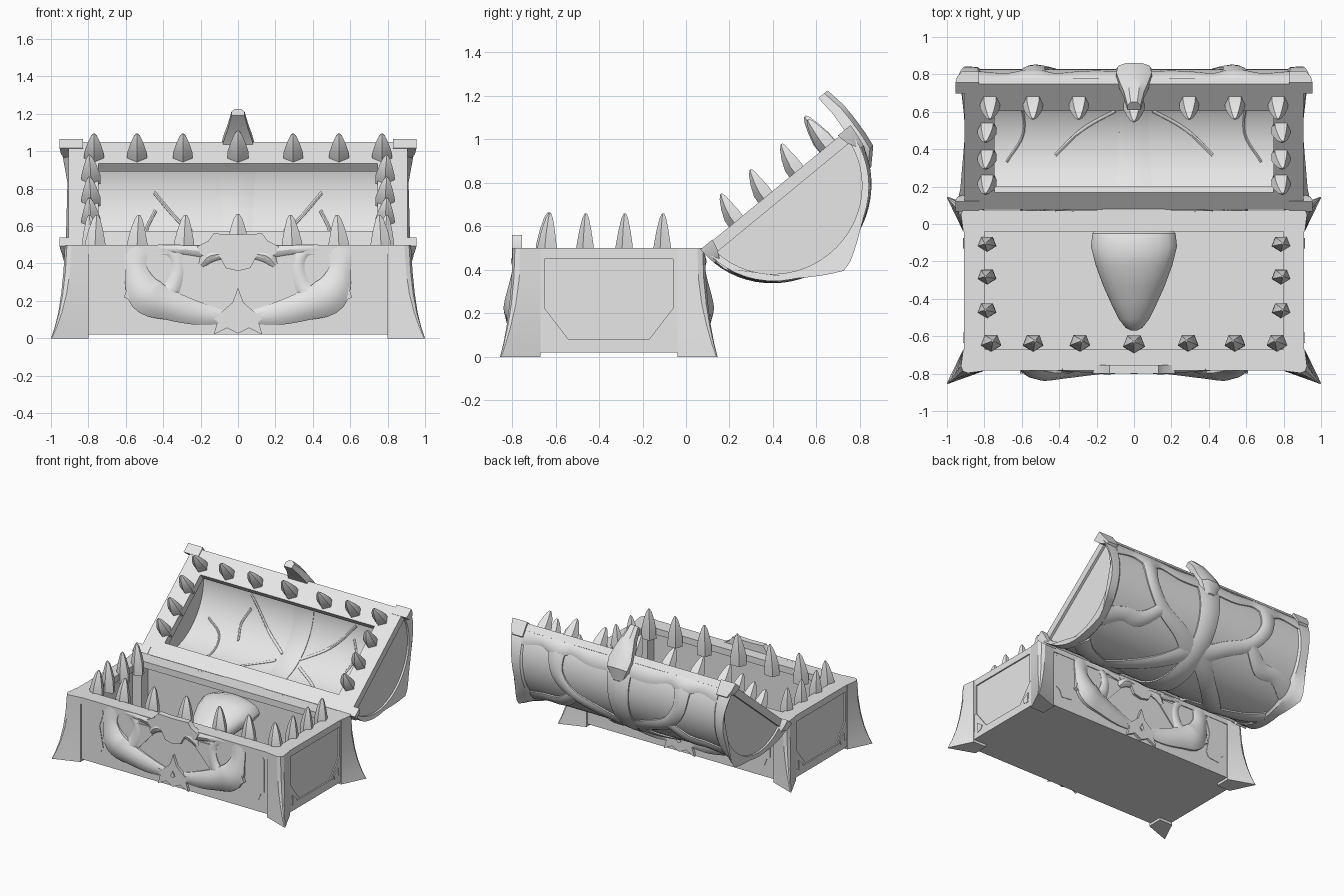
import bpy, bmesh, math
from mathutils import Matrix, Vector

grey = bpy.data.materials.new("plain_grey")
grey.diffuse_color = (0.8, 0.8, 0.8, 1)

# Lid space: x across, y along the rim from the hinge, dome towards -z
LID = Matrix.Translation((0, 0.08, 0.495)) @ Matrix.Rotation(math.radians(39.5), 4, 'X')
MID_Y = -0.355      # mirror plane between front and back of the base


def part(name, solids, mx=False, my=False, lid=False):
    """Loft each solid (a list of matching rings) and mirror on request."""
    if mx:
        solids = solids + [[[(-x, y, z) for x, y, z in r] for r in s] for s in solids]
    if my:
        solids = solids + [[[(x, 2 * MID_Y - y, z) for x, y, z in r] for r in s] for s in solids]
    bm = bmesh.new()
    for s in solids:
        rings = [[bm.verts.new(p) for p in r] for r in s]
        n = len(rings[0])
        for a, b in zip(rings, rings[1:]):
            for i in range(n):
                bm.faces.new((a[i], a[(i + 1) % n], b[(i + 1) % n], b[i]))
        bm.faces.new(rings[0])
        bm.faces.new(rings[-1])
    if lid:
        bm.transform(LID)
    bmesh.ops.recalc_face_normals(bm, faces=bm.faces[:])
    me = bpy.data.meshes.new(name)
    bm.to_mesh(me)
    bm.free()
    me.materials.append(grey)
    ob = bpy.data.objects.new(name, me)
    bpy.context.collection.objects.link(ob)
    return ob


def box(x0, x1, y0, y1, z0, z1):
    return [[(x0, y0, z), (x1, y0, z), (x1, y1, z), (x0, y1, z)] for z in (z0, z1)]


def plate_y(pts, y0, y1):
    return [[(x, y, z) for x, z in pts] for y in (y0, y1)]


def plate_x(pts, x0, x1):
    return [[(x, y, z) for y, z in pts] for x in (x0, x1)]


def both(pts):
    """Complete a right half outline with its mirrored left half."""
    return pts + [(-x, z) for x, z in reversed(pts) if x > 0]


def ribbon(path, fmap, sub=5):
    """Rounded strip along path points (a, b, half width, bulge) on a surface."""
    P = [Vector(p) for p in path]
    P = [2 * P[0] - P[1]] + P + [2 * P[-1] - P[-2]]
    S = []
    for i in range(1, len(P) - 2):
        p0, p1, p2, p3 = P[i - 1:i + 3]
        for k in range(sub + (i == len(P) - 3)):
            t = k / sub
            S.append(0.5 * (2 * p1 + (p2 - p0) * t + (2 * p0 - 5 * p1 + 4 * p2 - p3) * t * t
                            + (3 * p1 - p0 - 3 * p2 + p3) * t ** 3))
    rings = []
    for i, s in enumerate(S):
        d = S[min(i + 1, len(S) - 1)] - S[max(i - 1, 0)]
        n = Vector((-d[1], d[0])).normalized()
        ring = []
        for o, h in ((-1, -0.02), (-1, 0.4), (-0.6, 0.8), (0, 1), (0.6, 0.8), (1, 0.4), (1, -0.02)):
            hh = h * s[3] if h > 0 else -0.008
            ring.append(fmap(s[0] + n.x * o * s[2], s[1] + n.y * o * s[2], hh))
        rings.append(ring)
    return rings


def front(a, b, h):
    return (a, -0.77 - h, b)


def dome(t, ru, rv, cu=0.435):
    return cu - ru * math.cos(t), -rv * math.sin(t)


def on_lid(a, b, h):
    return (a, *dome(b * math.pi, 0.42 + h, 0.40 + h))


def in_lid(a, b, h):
    return (a, *dome(b * math.pi, 0.4 - h, 0.38 - h))


def tooth(x, y, z0, z1, lx, ly, r):
    """Five sided fang, leaning by (lx, ly) towards its tip."""
    return [[(x + lx * t * t + r * k * math.cos(a * math.tau / 5 - math.pi / 2),
              y + ly * t * t + r * 0.85 * k * math.sin(a * math.tau / 5 - math.pi / 2),
              z0 + (z1 - z0) * t) for a in range(5)]
            for t, k in ((0, 1), (0.35, 0.98), (0.65, 0.7), (0.9, 0.38), (1, 0.12))]


# ---- Base box -------------------------------------------------------------
part("base_walls", [box(-0.9, 0.9, -0.775, -0.75, 0.02, 0.49),
                    box(-0.9, 0.9, 0.04, 0.065, 0.02, 0.49),
                    box(-0.9, -0.875, -0.75, 0.04, 0.02, 0.49),
                    box(0.875, 0.9, -0.75, 0.04, 0.02, 0.49)])
part("base_floor", [box(-0.89, 0.89, -0.76, 0.05, 0.02, 0.045)])
part("base_rim", [box(-0.82, 0.82, -0.782, -0.67, 0.45, 0.5), box(-0.82, 0.82, -0.04, 0.072, 0.45, 0.5),
                  box(-0.905, -0.8, -0.68, -0.03, 0.45, 0.5), box(0.8, 0.905, -0.68, -0.03, 0.45, 0.5)])

# Corner posts, flaring diagonally to pointed feet
post = []
for z, ox, oy in ((0, 1, 0.855), (0.06, 0.98, 0.84), (0.14, 0.96, 0.825), (0.24, 0.945, 0.812),
                  (0.36, 0.933, 0.802), (0.5, 0.925, 0.797)):
    c = 0.005 + 0.03 * min(1, z / 0.3)
    post.append([(0.8, -0.67, z), (0.8, -0.785, z), (ox - c, -oy, z), (ox - c * 0.3, -oy + c * 0.3, z),
                 (ox, -oy + c, z), (0.913, -0.67, z)])
part("corner_posts", [post], mx=True, my=True)

# Side frames with cut lower corners and small drops
part("side_frames", [box(0.89, 0.91, -0.68, -0.03, 0.45, 0.5), box(0.89, 0.91, -0.68, -0.03, 0.02, 0.08)], mx=True)
part("side_corner_plates", [plate_x([(-0.67, 0.25), (-0.54, 0.08), (-0.67, 0.08)], 0.89, 0.908),
                            plate_x([(-0.67, 0.45), (-0.65, 0.45), (-0.65, 0.22), (-0.67, 0.22)], 0.89, 0.91),
                            plate_x([(-0.635, 0.14), (-0.58, 0.1), (-0.59, 0.07), (-0.63, 0.06)], 0.9, 0.914)],
     mx=True, my=True)

# ---- Sculpted front and back ------------------------------------------------
struts = [[(0.54, 0.49, 0.065, 0.012), (0.545, 0.37, 0.06, 0.035), (0.49, 0.235, 0.1, 0.068),
           (0.36, 0.175, 0.08, 0.055), (0.2, 0.13, 0.06, 0.035), (0.05, 0.11, 0.03, 0.02)],
          [(0.14, 0.46, 0.035, 0.03), (0.3, 0.475, 0.025, 0.022), (0.45, 0.48, 0.02, 0.012), (0.58, 0.48, 0.02, 0.01)],
          [(0.46, 0.475, 0.02, 0.012), (0.36, 0.46, 0.025, 0.015), (0.32, 0.38, 0.035, 0.02),
           (0.35, 0.27, 0.045, 0.03), (0.42, 0.2, 0.06, 0.05)],
          [(0.06, 0.45, 0.02, 0.025), (0.15, 0.44, 0.035, 0.035), (0.2, 0.39, 0.02, 0.02)]]
part("swept_struts", [ribbon(p, front) for p in struts], mx=True, my=True)
part("strut_spikes", [plate_y([(0.58, 0.3), (0.61, 0.22), (0.5, 0.16)], -0.76, -0.8),
                      plate_y([(0.17, 0.39), (0.22, 0.43), (0.33, 0.43), (0.33, 0.33), (0.4, 0.22), (0.36, 0.18)],
                              -0.76, -0.783)], mx=True, my=True)
part("front_side_panels", [plate_y([(0.62, 0.47), (0.61, 0.42), (0.64, 0.32), (0.61, 0.16), (0.63, 0.12),
                                    (0.72, 0.11), (0.74, 0.16), (0.77, 0.18), (0.77, 0.43), (0.74, 0.47)],
                                   -0.77, -0.779)], mx=True, my=True)
lower = both([(0, 0.27), (0.03, 0.19), (0.1, 0.13), (0.2, 0.16), (0.11, 0.09), (0.13, 0.02), (0.06, 0.055), (0, 0.025)])
part("lower_emblem", [plate_y(lower, -0.76, -0.795)], my=True)
part("emblem_drop", [plate_y(both([(0, 0.15), (0.018, 0.11), (0, 0.095)]), -0.79, -0.803)], my=True)
crest = both([(0, 0.555), (0.13, 0.56), (0.16, 0.52), (0.22, 0.49), (0.2, 0.45), (0.16, 0.42),
              (0.1, 0.44), (0.065, 0.375), (0, 0.36)])
part("front_crest", [plate_y(crest, -0.755, -0.8)])
part("back_crest", [plate_y([(x, min(z, 0.5)) for x, z in crest], 0.04, 0.085)])

# ---- Tongue ---------------------------------------------------------------
tongue = []
for y, w, z, h in ((-0.025, 0.2, 0.36, 0.06), (-0.05, 0.222, 0.37, 0.09), (-0.12, 0.23, 0.37, 0.11),
                   (-0.22, 0.205, 0.35, 0.11), (-0.33, 0.165, 0.31, 0.1), (-0.43, 0.12, 0.27, 0.085),
                   (-0.51, 0.08, 0.24, 0.065), (-0.555, 0.045, 0.22, 0.04), (-0.57, 0.015, 0.21, 0.015)):
    tongue.append([(w * math.cos(a * math.tau / 20), y, z + h * math.sin(a * math.tau / 20)) for a in range(20)])
part("tongue", [tongue])

# ---- Lower teeth ----------------------------------------------------------
lower_teeth = [tooth(x, -0.635, 0.43, 0.66, -0.01, 0.01, 0.058) for x in (0.29, 0.54, 0.765)]
lower_teeth += [tooth(0.785, y, 0.43, 0.66, 0.01, 0, 0.052) for y in (-0.46, -0.28, -0.105)]
part("lower_teeth", lower_teeth, mx=True)
part("lower_middle_tooth", [tooth(0, -0.64, 0.43, 0.665, 0, 0.01, 0.062)])

# ---- Lid ------------------------------------------------------------------
N = 28
ang = [math.pi * i / N for i in range(N + 1)]
outer = [dome(t, 0.42, 0.40) for t in ang]
inner = [dome(t, 0.4, 0.38) for t in ang]
part("lid_shell", [plate_x(outer + inner[::-1], -0.87, 0.87)], lid=True)
part("lid_ends", [plate_x(outer, 0.86, 0.885)], mx=True, lid=True)

# Bands round both lid ends, flared at the corners and peaked at the middle
band = []
for x, k, peak, flare in ((0.82, 0.955, 0, 0), (0.835, 0.985, 0.01, 0), (0.87, 0.99, 0.03, 0.01), (0.9, 0.99, 0.075, 0.045)):
    ring = []
    for t in ang:
        u, w = dome(t, 0.435 * k, 0.422 * k)
        top = max(0, 1 - abs(t - math.pi / 2 - 0.03) / 0.5)
        ring.append((x + flare * max(abs(math.cos(t)) ** 8, 0.6 * top), u, w - peak * top ** 1.3))
    ring += [(x, *dome(t, 0.4, 0.384)) for t in ang[::-1]]
    band.append(ring)
part("lid_end_bands", [band], mx=True, lid=True)

# Rim boards and tapered corner caps
part("lid_rim", [box(-0.905, 0.905, 0.684, 0.868, -0.05, 0.004), box(-0.905, 0.905, 0, 0.117, -0.05, 0.004),
                 box(-0.905, -0.745, 0.117, 0.684, -0.05, 0.004), box(0.745, 0.905, 0.117, 0.684, -0.05, 0.004)],
     lid=True)
caps = []
for rows in (((-0.1, 0.85, 0.872, 0.92), (-0.045, 0.82, 0.88, 0.945), (0.01, 0.81, 0.885, 0.955)),
             ((-0.08, -0.002, 0.03, 0.92), (-0.04, -0.008, 0.05, 0.945), (0.008, -0.012, 0.06, 0.955))):
    caps.append([[(0.83, a, w), (x, a, w), (x, b, w), (0.83, b, w)] for w, a, b, x in rows])
part("lid_corner_caps", caps, mx=True, lid=True)

# Raised webbing over the dome, with matching thin ribs inside
webs = [[(0.05, 0.93, 0.05, 0.02), (0.25, 0.92, 0.045, 0.018), (0.42, 0.94, 0.035, 0.018),
         (0.54, 0.92, 0.05, 0.03), (0.68, 0.94, 0.035, 0.018), (0.84, 0.93, 0.05, 0.018)],
        [(0.05, 0.5, 0.06, 0.018), (0.2, 0.58, 0.045, 0.022), (0.4, 0.66, 0.04, 0.022),
         (0.52, 0.78, 0.05, 0.025), (0.54, 0.92, 0.07, 0.027)],
        [(0.05, 0.5, 0.06, 0.018), (0.22, 0.38, 0.05, 0.022), (0.4, 0.25, 0.055, 0.022), (0.55, 0.1, 0.075, 0.02)],
        [(0.4, 0.66, 0.035, 0.02), (0.55, 0.56, 0.045, 0.022), (0.7, 0.55, 0.04, 0.02), (0.84, 0.5, 0.06, 0.02)],
        [(0.84, 0.3, 0.05, 0.02), (0.72, 0.22, 0.055, 0.02), (0.5, 0.14, 0.06, 0.02), (0.3, 0.09, 0.05, 0.018)]]
part("lid_webbing", [ribbon(p, on_lid) for p in webs], mx=True, lid=True)
part("lid_center_band", [ribbon([(0, 0.03 + 0.155 * i, 0.105 - 0.03 * math.sin(i * math.pi / 6), 0.025)
                                 for i in range(7)], on_lid)], lid=True)
part("inner_center_rib", [ribbon([(0, 0.06 + 0.22 * i, 0.1 - 0.012 * i * (4 - i) / 2, 0.01) for i in range(5)],
                                 in_lid)], lid=True)
ribs = [[(0.08, 0.5, 0.008, 0.008), (0.28, 0.62, 0.008, 0.008), (0.45, 0.78, 0.008, 0.008)],
        [(0.1, 0.45, 0.008, 0.008), (0.28, 0.36, 0.008, 0.008), (0.42, 0.25, 0.008, 0.008)],
        [(0.46, 0.5, 0.008, 0.008), (0.49, 0.6, 0.008, 0.008), (0.44, 0.7, 0.008, 0.008)],
        [(0.76, 0.58, 0.006, 0.008), (0.62, 0.5, 0.006, 0.008), (0.59, 0.35, 0.006, 0.008), (0.68, 0.22, 0.006, 0.008)]]
part("inner_ribs", [ribbon(p, in_lid) for p in ribs], mx=True, lid=True)

# Hasp hooked over the lid's front edge
hasp = []
for w, u0, u1, hx in ((0.2, 0.85, 0.905, 0.035), (0.1, 0.855, 0.92, 0.055), (0.03, 0.85, 0.92, 0.075),
                      (-0.06, 0.84, 0.915, 0.095), (-0.13, 0.81, 0.905, 0.085), (-0.2, 0.79, 0.835, 0.04)):
    hasp.append([(-hx, u0, w), (hx, u0, w), (hx, u1 - 0.02, w), (hx * 0.5, u1, w), (-hx * 0.5, u1, w), (-hx, u1 - 0.02, w)])
part("hasp", [hasp], lid=True)

# ---- Upper teeth ----------------------------------------------------------
upper_teeth = [tooth(x, 0.745, -0.02, 0.155, 0, 0.005, 0.056) for x in (0.295, 0.54, 0.77)]
upper_teeth += [tooth(0.785, u, -0.02, 0.145, 0.01, 0.025, 0.054) for u in (0.2, 0.375, 0.56)]
part("upper_teeth", upper_teeth, mx=True, lid=True)
part("upper_middle_tooth", [tooth(0, 0.745, -0.02, 0.175, 0, 0.005, 0.06)], lid=True)

# Smooth the curved surfaces, keep edges sharp
for ob in bpy.context.collection.objects:
    ob.select_set(True)
    bpy.context.view_layer.objects.active = ob
bpy.ops.object.shade_smooth_by_angle(angle=math.radians(32))
